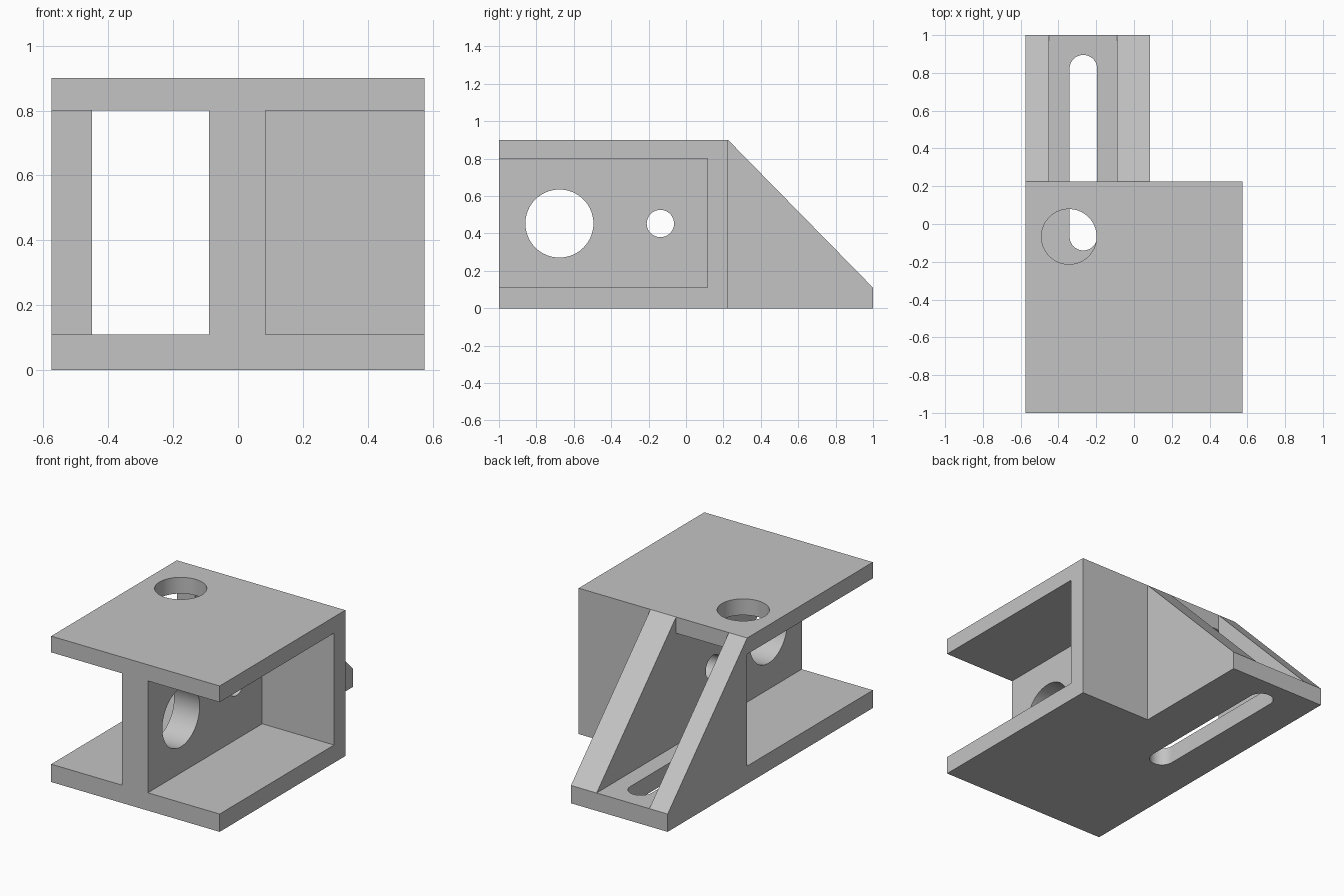
import bpy, bmesh
from math import cos, sin, pi, radians
from mathutils import Vector

old = bpy.data.objects.get("Cube")
if old:
    bpy.data.objects.remove(old, do_unlink=True)

# One matte grey for the whole casting
grey = bpy.data.materials.new("matte_grey")
grey.use_nodes = True
colour = (0.55, 0.55, 0.55, 1)
grey.diffuse_color = colour
grey.node_tree.nodes["Principled BSDF"].inputs["Base Color"].default_value = colour

# Main dimensions
LEFT, RIGHT = 0.575, -0.575
FRONT, BACK, TAIL = -1.0, 0.225, 1.0
FLOOR, CEIL, TOP = 0.11, 0.8, 0.9
WEB = (-0.09, 0.085)


def prism(name, outline, axis, low, high):
    """Extrude a 2D outline along x (outline is y, z) or z (outline is x, y)."""
    def place(p, d):
        return Vector((d, *p)) if axis == "x" else Vector((*p, d))
    bm = bmesh.new()
    face = bm.faces.new([bm.verts.new(place(p, low)) for p in outline])
    move = place((0, 0), high - low)
    out = bmesh.ops.extrude_face_region(bm, geom=[face], use_keep_orig=True)
    verts = [v for v in out["geom"] if isinstance(v, bmesh.types.BMVert)]
    bmesh.ops.translate(bm, vec=move, verts=verts)
    bmesh.ops.recalc_face_normals(bm, faces=bm.faces)
    mesh = bpy.data.meshes.new(name)
    bm.to_mesh(mesh)
    bm.free()
    mesh.materials.append(grey)
    obj = bpy.data.objects.new(name, mesh)
    bpy.context.collection.objects.link(obj)
    return obj


def rect(a0, a1, b0, b1):
    return [(a0, b0), (a1, b0), (a1, b1), (a0, b1)]


def arc(cx, cy, r, start, end, n):
    steps = [start + (end - start) * i / n for i in range(n + 1)]
    return [(cx + r * cos(t), cy + r * sin(t)) for t in steps]


def circle(cx, cy, r):
    return arc(cx, cy, r, 0, 2 * pi, 64)[:-1]


def combine(body, part, operation):
    mod = body.modifiers.new(part.name, "BOOLEAN")
    mod.operation, mod.solver, mod.object = operation, "EXACT", part
    bpy.context.view_layer.objects.active = body
    bpy.ops.object.modifier_apply(modifier=mod.name)
    bpy.data.objects.remove(part, do_unlink=True)


# Base plate with its narrower tail
base = [(RIGHT, FRONT), (LEFT, FRONT), (LEFT, BACK), (WEB[1], BACK),
        (WEB[1], TAIL), (RIGHT, TAIL)]
bracket = prism("bracket", base, "z", 0, FLOOR)

# Top plate, central web, closed back wall and the two sloping ribs
slope = [(BACK, 0), (TAIL, 0), (TAIL, FLOOR), (BACK, TOP)]
parts = [
    prism("top_plate", rect(RIGHT, LEFT, FRONT, BACK), "z", CEIL, TOP),
    prism("web", rect(*WEB, FRONT, BACK), "z", 0, TOP),
    prism("back_wall", rect(WEB[0], LEFT, 0.115, BACK), "z", 0, TOP),
    prism("outer_rib", slope, "x", RIGHT, -0.45),
    prism("inner_rib", slope, "x", *WEB),
]
for part in parts:
    combine(bracket, part, "UNION")

# Holes through the web and top plate, and the long slot in the base
slot = (arc(-0.268, 0.822, 0.073, 0, pi, 32)
        + arc(-0.268, -0.067, 0.073, pi, 2 * pi, 32))
cutters = [
    prism("large_web_hole", circle(-0.677, 0.453, 0.182), "x", -0.2, 0.2),
    prism("small_web_hole", circle(-0.137, 0.453, 0.073), "x", -0.2, 0.2),
    prism("top_hole", circle(-0.344, -0.067, 0.146), "z", 0.7, 1),
    prism("base_slot", slot, "z", -0.1, 0.2),
]
for cutter in cutters:
    cutter.hide_render = True
    combine(bracket, cutter, "DIFFERENCE")

# Smooth hole walls, crisp edges
bpy.ops.object.select_all(action="DESELECT")
bracket.select_set(True)
bpy.context.view_layer.objects.active = bracket
bpy.ops.object.shade_smooth_by_angle(angle=radians(30))
